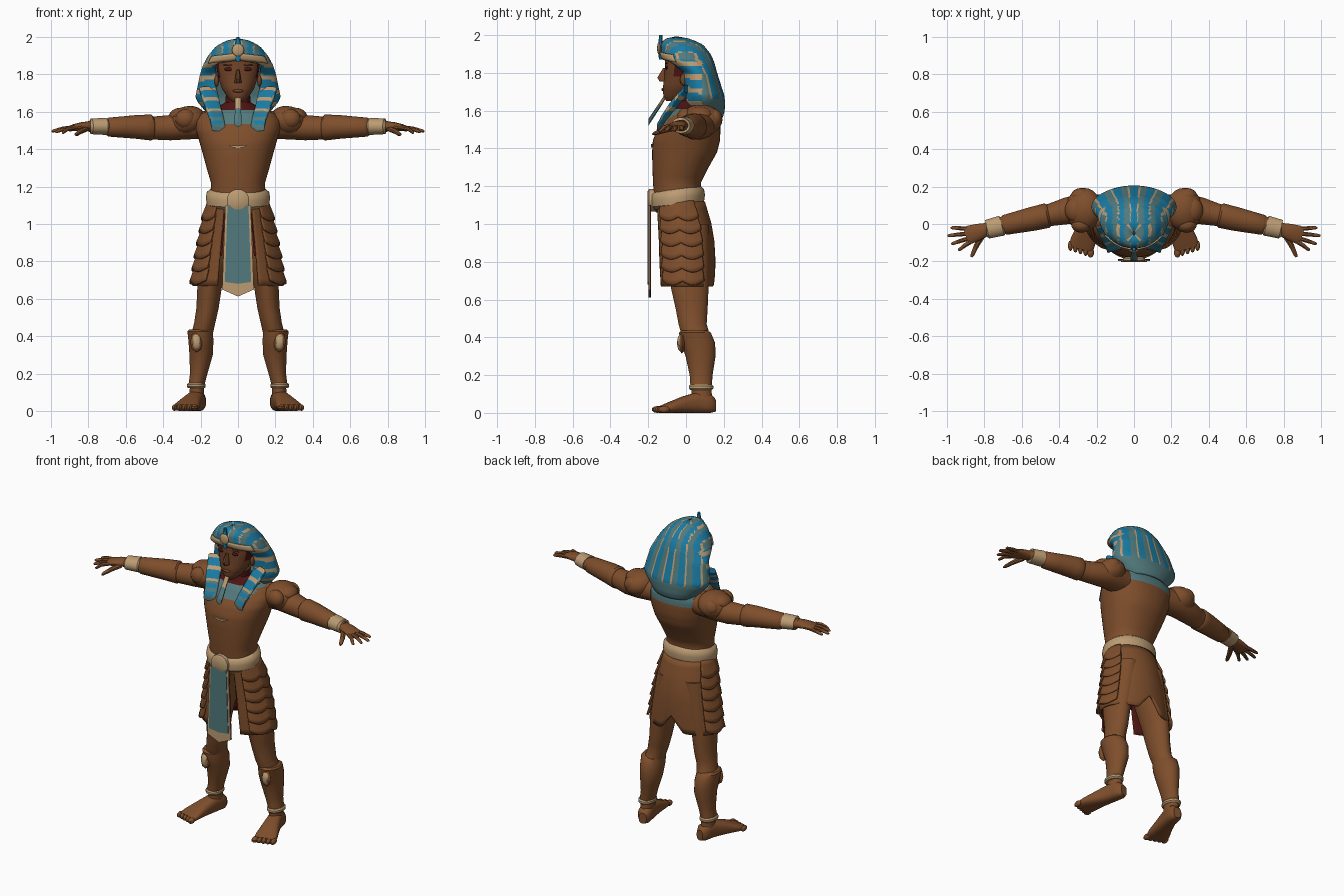
import bpy, bmesh, math
from mathutils import Vector, Matrix

if "Cube" in bpy.data.objects:
    bpy.data.objects.remove(bpy.data.objects["Cube"])

def material(name, rgb):
    m = bpy.data.materials.new(name)
    m.diffuse_color = (*rgb, 1)
    m.use_nodes = True
    m.node_tree.nodes["Principled BSDF"].inputs["Base Color"].default_value = m.diffuse_color
    return m

BROWN = material("bronze_brown", (0.212, 0.077, 0.025))
FACE = material("deep_brown", (0.165, 0.057, 0.021))
SAND = material("pale_sand", (0.50, 0.33, 0.17))
BLUE = material("bright_blue", (0.010, 0.20, 0.37))
TEAL = material("grey_teal", (0.085, 0.195, 0.205))
RED = material("dark_red", (0.075, 0.007, 0.006))

def finish(name, bm, mats, rule=None, mirror=False, solid=0, recalc=True):
    bmesh.ops.remove_doubles(bm, verts=bm.verts, dist=1e-5)
    if recalc:
        bmesh.ops.recalc_face_normals(bm, faces=bm.faces)
    if rule:
        for f in bm.faces:
            f.material_index = rule(f.calc_center_median())
    me = bpy.data.meshes.new(name)
    bm.to_mesh(me)
    bm.free()
    for m in mats:
        me.materials.append(m)
    ob = bpy.data.objects.new(name, me)
    bpy.context.collection.objects.link(ob)
    if solid:
        s = ob.modifiers.new("thickness", 'SOLIDIFY')
        s.thickness = solid
        s.material_offset = 9      # inner side takes the last slot
    if mirror:
        ob.modifiers.new("mirror", 'MIRROR')
    return ob

def loft(name, rings, mats, n=24, e=2.0, sub=1, rule=None, mirror=False):
    """Skin closed superellipse rings given as (centre, u, v)."""
    full = []
    for a, b in zip(rings, rings[1:]):
        full += [[p.lerp(q, k / sub) for p, q in zip(a, b)] for k in range(sub)]
    full.append(rings[-1])
    bm = bmesh.new()
    rows = []
    for c, u, v in full:
        row = []
        for k in range(n):
            t = 2 * math.pi * (k + .5) / n
            p, q = math.cos(t), math.sin(t)
            row.append(bm.verts.new(c + u * math.copysign(abs(p) ** (2 / e), p)
                                    + v * math.copysign(abs(q) ** (2 / e), q)))
        rows.append(row)
    for a, b in zip(rows, rows[1:]):
        for k in range(n):
            bm.faces.new((a[k], a[(k + 1) % n], b[(k + 1) % n], b[k]))
    bm.faces.new(rows[0])
    bm.faces.new(rows[-1])
    return finish(name, bm, mats, rule, mirror)

def stack(name, rows, mats, **kw):
    """Upright form from rows of (x, y, z, rx, ry)."""
    return loft(name, [(Vector(r[:3]), Vector((r[3], 0, 0)), Vector((0, r[4], 0))) for r in rows], mats, **kw)

def body(name, rows, mats, **kw):
    """Centred upright form from rows of (z, half width, front y, back y)."""
    return stack(name, [(0, (f + b) / 2, z, w, (b - f) / 2) for z, w, f, b in rows], mats, **kw)

def tube(name, rows, mats, **kw):
    """Sideways form along a path of (x, y, z, side radius, height radius)."""
    rings = []
    for i, r in enumerate(rows):
        d = Vector(rows[min(i + 1, len(rows) - 1)][:2]) - Vector(rows[max(i - 1, 0)][:2])
        d.normalize()
        rings.append((Vector(r[:3]), Vector((d.y, -d.x, 0)) * r[3], Vector((0, 0, r[4]))))
    return loft(name, rings, mats, **kw)

def ball(name, loc, size, mat, seg=16, rot=0, mirror=False):
    bm = bmesh.new()
    m = Matrix.Translation(loc) @ Matrix.Rotation(rot, 4, 'Y') @ Matrix.Diagonal((*size, 1))
    bmesh.ops.create_uvsphere(bm, u_segments=seg, v_segments=max(4, seg // 2), radius=1, matrix=m)
    return finish(name, bm, [mat], mirror=mirror)

def plate(name, pts, y0, y1, mat, mirror=False):
    bm = bmesh.new()
    f = bm.faces.new([bm.verts.new((x, y0, z)) for x, z in pts])
    ext = bmesh.ops.extrude_face_region(bm, geom=[f])["geom"]
    bmesh.ops.translate(bm, vec=(0, y1 - y0, 0), verts=[v for v in ext if isinstance(v, bmesh.types.BMVert)])
    return finish(name, bm, [mat], mirror=mirror)

def at(table, z):
    for a, b in zip(table, table[1:]):
        if z <= b[0]:
            k = max(0, (z - a[0]) / (b[0] - a[0]))
            return [p + (q - p) * k for p, q in zip(a, b)]
    return list(table[-1])

def shell(name, table, zs, span, cols, mats, warp=None, **kw):
    """Open wrap around table (z, half width, front, back, ...); angle 0 is the front."""
    bm = bmesh.new()
    rows = []
    for i, z in enumerate(zs):
        t = at(table, z)
        a0, a1 = span(t)
        row = []
        for j in range(cols + 1):
            s = j / cols
            a = a0 + (a1 - a0) * s
            off, dz = warp(i / (len(zs) - 1), s, a) if warp else (0, 0)
            w, ry = t[1] + off, (t[3] - t[2]) / 2 + off
            row.append(bm.verts.new((w * math.sin(a), (t[2] + t[3]) / 2 - ry * math.cos(a), z + dz)))
        rows.append(row)
    for a, b in zip(rows, rows[1:]):
        for j in range(cols):
            bm.faces.new((a[j], a[j + 1], b[j + 1], b[j]))
    return finish(name, bm, mats, recalc=False, **kw)

def steps(a, b, n):
    return [a + (b - a) * i / n for i in range(n + 1)]

# Torso with coloured collar and throat
def torso_colour(c):
    if 1.615 < c.z < 1.69 and c.y < .03:
        return 2
    if c.y > .06:
        return int(1.515 < c.z < 1.65 and abs(c.x) < .165)
    return int(1.53 < c.z < 1.64 and math.hypot(c.x, c.y) < .165)

body("torso", [(1.06, .15, -.16, .09), (1.15, .145, -.17, .08), (1.22, .145, -.175, .08), (1.30, .168, -.178, .12),
               (1.38, .19, -.18, .165), (1.44, .207, -.176, .18), (1.50, .225, -.155, .183), (1.55, .23, -.118, .18),
               (1.59, .20, -.09, .17), (1.62, .12, -.06, .13), (1.65, .068, -.045, .085), (1.76, .06, -.05, .07)],
     [BROWN, TEAL, RED], n=48, e=2.2, sub=3, rule=torso_colour)
plate("chest_crescent", [(-.052, 1.423), (-.03, 1.41), (0, 1.406), (.03, 1.41), (.052, 1.423), (0, 1.418)],
      -.177, -.186, SAND)

# Face
body("head", [(1.652, .03, -.105, -.05), (1.675, .055, -.12, .02), (1.72, .085, -.123, .05), (1.78, .105, -.115, .07),
              (1.83, .115, -.112, .08), (1.88, .115, -.11, .08), (1.92, .10, -.10, .07)], [FACE, RED], n=32, sub=3,
     rule=lambda c: int(1.78 < c.z < 1.86 and abs(c.x) > .08 and -.065 < c.y < .03))
stack("nose", [(0, -.112, 1.825, .009, .01), (0, -.124, 1.775, .018, .03), (0, -.122, 1.755, .02, .02)], [FACE], n=8)
ball("mouth", (0, -.119, 1.712), (.028, .012, .009), FACE)
ball("eye", (.048, -.103, 1.828), (.026, .007, .010), RED, mirror=True)
ball("eyebrow", (.05, -.103, 1.85), (.03, .006, .004), FACE, mirror=True)
ball("ear", (.114, -.01, 1.765), (.012, .022, .032), FACE, mirror=True)
tube("beard", [(0, -.11, 1.675, .016, .016), (0, -.135, 1.635, .016, .018), (0, -.198, 1.54, .021, .02)],
     [TEAL, SAND], n=8, sub=3, rule=lambda c: int(c.z > 1.625))

# Striped head cloth
HOOD = [(1.565, .14, .02, .195, 1.7), (1.60, .172, -.005, .205, 1.1), (1.65, .215, -.02, .206, .6),
        (1.68, .228, -.02, .203, .55), (1.80, .203, -.03, .165, .62), (1.855, .185, -.11, .15, .75),
        (1.875, .174, -.125, .142, 0), (1.90, .160, -.13, .13, 0), (1.95, .118, -.131, .09, 0),
        (1.98, .065, -.115, .025, 0), (1.992, .006, -.06, -.04, 0)]

def hood_colour(c):
    u = abs(c.x) / max(at(HOOD, c.z)[1], .16)
    if c.z < 1.62 or (c.z < 1.665 and c.y > .1):
        return 2
    if c.z < 1.87 and c.y < .085:
        return 0 if ((c.z + .15 * abs(c.x)) / .07) % 1 < .62 else 1
    k = (u * 2.5 + .2) % 1
    return 0 if k < .46 else (1 if k < .56 else 2)

shell("head_cloth", HOOD, steps(1.565, 1.87, 28) + steps(1.875, 1.992, 12),
      lambda t: (t[4], 2 * math.pi - t[4]), 96, [BLUE, SAND, TEAL], rule=hood_colour, solid=.012)
tube("head_cloth_lappet", [(.160, .005, 1.715, .05, .02), (.132, -.075, 1.62, .043, .022),
                           (.113, -.115, 1.56, .04, .022), (.105, -.145, 1.515, .038, .018)],
     [BLUE, TEAL, SAND], n=16, e=4, sub=5, mirror=True,
     rule=lambda c: 1 if c.x < .085 or (c.z < 1.6 and (c.z / .045) % 1 > .45)
     else (2 if c.z > 1.6 and (c.z / .06) % 1 > .62 else 0))
shell("brow_band", HOOD, steps(1.865, 1.905, 3), lambda t: (-1.05, 1.05), 24, [SAND],
      warp=lambda r, s, a: (.008, -.015 * abs(a) + .008), solid=.01)
stack("brow_serpent", [(0, -.134, 1.87, .012, .01), (0, -.137, 1.92, .018, .012), (0, -.134, 1.965, .014, .012),
                       (0, -.134, 2.0, .008, .01)], [BLUE], n=8)
ball("brow_disc", (0, -.143, 1.93), (.032, .01, .034), SAND)

# Belt, buckle and hanging sash
loft("belt", [(Vector((0, -.045, z)), Vector((w, 0, 0)), Vector((0, w - .026, .015)))
              for z, w in ((1.09, .15), (1.105, .167), (1.14, .172), (1.17, .167), (1.185, .15))], [SAND], n=40)
loft("buckle", [(Vector((0, y, 1.125)), Vector((r, 0, 0)), Vector((0, 0, r)))
                for y, r in ((-.16, .062), (-.195, .062), (-.203, .05))], [SAND], n=12)
SASH = [(-.068, 1.1), (-.085, .65), (0, .612), (.085, .65), (.068, 1.1)]
plate("sash_back", SASH, -.186, -.193, RED)
plate("sash_border", SASH, -.193, -.199, SAND)
plate("sash_field", [(-.056, 1.1), (-.070, .69), (0, .68), (.070, .69), (.056, 1.1)], -.198, -.203, TEAL)

# Split skirt with its lining and overlapping side scales
SKIRT = [(.67, .243, -.15, .155), (.80, .222, -.158, .155), (.90, .204, -.16, .15), (1.0, .183, -.165, .135),
         (1.12, .16, -.17, .10)]
shell("skirt", SKIRT, steps(.67, 1.12, 12), lambda t: (.47, 2 * math.pi - .47), 64, [BROWN, RED],
      warp=lambda r, s, a: (0, (1 - r) ** 3 * .10 * max(0, 1 - abs(a - math.pi) / .35)), solid=.012)
plate("skirt_lining", [(-.10, 1.09), (-.112, .83), (-.085, .83), (-.065, 1.09)], -.135, -.13, RED, mirror=True)
for i in range(6):
    z = .70 + i * .068
    shell("skirt_scales", SKIRT, steps(z, z + .085, 4), lambda t: (.74, 2.15), 30, [BROWN],
          warp=lambda r, s, a: (.004 + .018 * (1 - r), -.022 * (1 - r) * abs(math.sin(s * 2 * math.pi))),
          solid=.012, mirror=True)

# Legs, greaves and feet
stack("leg", [(.09, 0, 1.0, .085, .12), (.125, .01, .80, .078, .115), (.152, .02, .66, .066, .10),
              (.163, .03, .55, .06, .085), (.178, .035, .47, .057, .075), (.195, .055, .40, .058, .075),
              (.20, .075, .30, .055, .072), (.217, .08, .18, .038, .052), (.222, .085, .05, .04, .055)],
      [BROWN], sub=2, mirror=True)
stack("greave", [(.205, .045, .435, .058, .070), (.202, .047, .425, .069, .085), (.198, .063, .37, .067, .092),
                 (.197, .077, .30, .063, .08), (.210, .08, .20, .047, .061), (.222, .08, .14, .043, .057)],
      [BROWN], sub=2, mirror=True)
ball("knee_plate", (.222, -.022, .37), (.034, .018, .056), BROWN, seg=8, mirror=True)
ball("knee_jewel", (.222, -.028, .37), (.027, .02, .046), SAND, seg=8, mirror=True)
stack("ankle_ring", [(.223, .08, .122, .044, .058), (.223, .08, .13, .051, .065), (.223, .08, .142, .051, .065),
                     (.223, .08, .15, .044, .058)], [SAND], mirror=True)
tube("foot", [(.208, .155, .04, .025, .034), (.212, .13, .05, .042, .05), (.226, .06, .055, .045, .055),
              (.250, -.02, .043, .055, .043), (.272, -.09, .028, .068, .028), (.284, -.135, .018, .066, .018)],
     [BROWN], e=2.6, sub=2, mirror=True)
for i in range(5):
    ball("toe", (.232 + i * .027, -.152 + .009 * i, .018), (.02 if i == 0 else .014, .03, .018), BROWN, 10, mirror=True)

# Shoulders and arms
ball("pauldron", (.268, .078, 1.55), (.10, .115, .080), BROWN, 24, .25, True)
for x, y, z, sy, sz in ((.282, -.005, 1.562, .042, .052), (.318, .075, 1.582, .065, .038), (.285, .15, 1.56, .042, .048)):
    ball("pauldron_lobe", (x, y, z), (.054, sy, sz), BROWN, 16, .3, True)
tube("arm", [(.16, .07, 1.53, .085, .075), (.27, .08, 1.53, .085, .078), (.36, .07, 1.515, .072, .068),
             (.45, .048, 1.513, .06, .062), (.56, .025, 1.518, .06, .06), (.68, -.002, 1.518, .05, .048),
             (.80, -.03, 1.522, .034, .028)], [BROWN], sub=2, mirror=True)
tube("arm_guard", [(.455, .047, 1.515, .06, .062), (.465, .045, 1.516, .067, .070), (.54, .028, 1.519, .065, .064),
                   (.69, -.005, 1.518, .054, .051), (.70, -.007, 1.518, .046, .045)], [BROWN], sub=2, mirror=True)
tube("wristband", [(.705, -.008, 1.522, .046, .040), (.707, -.009, 1.522, .055, .046),
                   (.785, -.028, 1.522, .051, .042), (.788, -.028, 1.522, .04, .032)], [SAND], mirror=True)

# Hands
tube("palm", [(.78, -.027, 1.522, .034, .028), (.83, -.042, 1.522, .045, .024), (.875, -.056, 1.516, .05, .019),
              (.90, -.064, 1.51, .046, .015)], [BROWN], n=16, sub=2, mirror=True)
for by, tx, ty, tz in ((-.026, .98, -.02, 1.50), (-.05, .998, -.062, 1.495), (-.075, .978, -.105, 1.492),
                       (-.096, .942, -.138, 1.488)):
    tube("finger", [(.875, by, 1.515, .013, .013), ((.875 + tx) / 2, (by + ty) / 2, 1.51, .012, .012),
                    (tx - .008, ty, tz + .002, .009, .009), (tx, ty, tz, .004, .004)], [BROWN], n=8, mirror=True)
tube("thumb", [(.81, -.06, 1.51, .018, .016), (.842, -.115, 1.495, .015, .014), (.864, -.165, 1.48, .011, .011),
               (.869, -.177, 1.477, .005, .005)], [BROWN], n=8, mirror=True)

# Smooth shading with crisp edges
for ob in bpy.context.collection.objects:
    ob.select_set(True)
    bpy.context.view_layer.objects.active = ob
bpy.ops.object.shade_smooth_by_angle(angle=math.radians(40))
